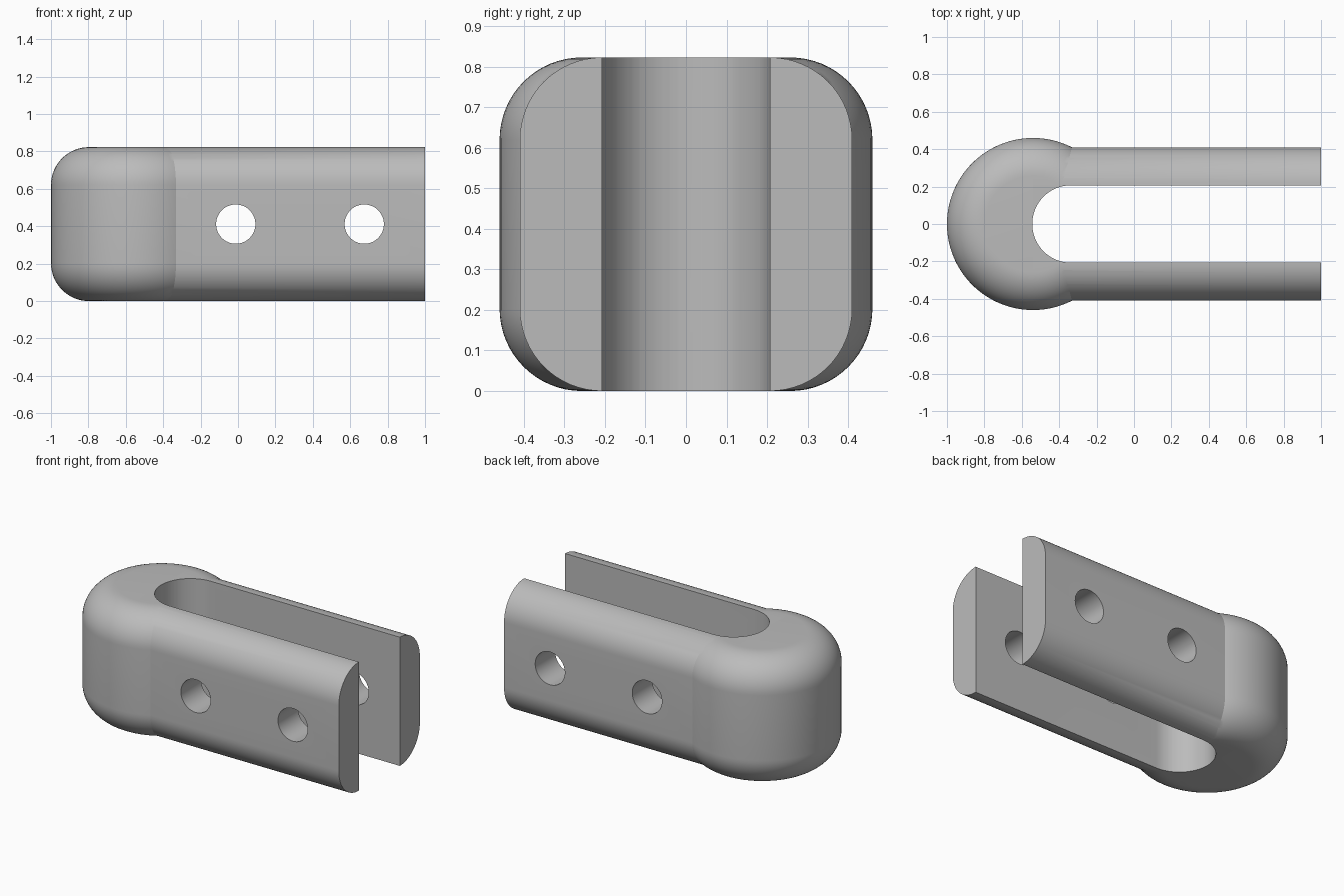
import bpy, bmesh, math

if "Cube" in bpy.data.objects:
    bpy.data.objects.remove(bpy.data.objects["Cube"])

H = 0.823            # overall height
FILLET = 0.203       # rounded edge radius
HEAD_X, HEAD_R = -0.54, 0.46
BAR_W = 0.41         # half width of the bar
SLOT_W = 0.207       # half width of the slot

grey = bpy.data.materials.new("grey")
grey.diffuse_color = (0.5, 0.5, 0.5, 1)
grey.use_nodes = True
grey.node_tree.nodes["Principled BSDF"].inputs["Base Color"].default_value = grey.diffuse_color


def make_object(name, bm):
    bmesh.ops.remove_doubles(bm, verts=bm.verts, dist=1e-5)
    bmesh.ops.recalc_face_normals(bm, faces=bm.faces)
    mesh = bpy.data.meshes.new(name)
    bm.to_mesh(mesh)
    bm.free()
    mesh.materials.append(grey)
    obj = bpy.data.objects.new(name, mesh)
    bpy.context.collection.objects.link(obj)
    return obj


def prism(name, points, vector):
    bm = bmesh.new()
    face = bm.faces.new([bm.verts.new(p) for p in points])
    out = bmesh.ops.extrude_face_region(bm, geom=[face])
    moved = [v for v in out["geom"] if isinstance(v, bmesh.types.BMVert)]
    bmesh.ops.translate(bm, verts=moved, vec=vector)
    return make_object(name, bm)


def arc(cx, cy, r, start, end, n):
    return [(cx + r * math.cos(math.radians(start + (end - start) * i / n)),
             cy + r * math.sin(math.radians(start + (end - start) * i / n)))
            for i in range(n + 1)]


def boolean(target, tool, operation):
    mod = target.modifiers.new(tool.name, "BOOLEAN")
    mod.operation, mod.object, mod.solver = operation, tool, "EXACT"
    bpy.context.view_layer.objects.active = target
    bpy.ops.object.modifier_apply(modifier=mod.name)
    bpy.data.objects.remove(tool)


# Round head: filleted profile spun about its vertical axis
profile = ([(0, 0)] + arc(HEAD_R - FILLET, FILLET, FILLET, -90, 0, 16)
           + arc(HEAD_R - FILLET, H - FILLET, FILLET, 0, 90, 16) + [(0, H)])
bm = bmesh.new()
verts = [bm.verts.new((HEAD_X + r, 0, z)) for r, z in profile]
edges = [bm.edges.new(pair) for pair in zip(verts, verts[1:])]
bmesh.ops.spin(bm, geom=verts + edges, cent=(HEAD_X, 0, 0), axis=(0, 0, 1),
               angle=math.tau, steps=96, use_merge=True)
clevis = make_object("clevis", bm)

# Straight bar with rounded long edges
corners = [(1, H - FILLET, 0), (-1, H - FILLET, 90),
           (-1, FILLET, 180), (1, FILLET, 270)]
section = [p for side, z, a in corners
           for p in arc(side * (BAR_W - FILLET), z, FILLET, a, a + 90, 16)]
bar = prism("bar", [(HEAD_X, y, z) for y, z in section], (1 - HEAD_X, 0, 0))
boolean(clevis, bar, "UNION")

# Open slot with a round inner end
outline = arc(-0.337, 0, SLOT_W, 90, 270, 32) + [(1.2, -SLOT_W), (1.2, SLOT_W)]
slot = prism("slot", [(x, y, -0.2) for x, y in outline], (0, 0, H + 0.4))
boolean(clevis, slot, "DIFFERENCE")

# Two pin holes through both arms
for x in (-0.012, 0.675):
    circle = arc(x, H / 2, 0.105, 0, 360, 48)[:-1]
    hole = prism("pin_hole", [(px, -0.7, z) for px, z in circle], (0, 1.4, 0))
    boolean(clevis, hole, "DIFFERENCE")

# Smooth the rounded surfaces, keep the cut edges crisp
bpy.ops.object.select_all(action="DESELECT")
clevis.select_set(True)
bpy.context.view_layer.objects.active = clevis
bpy.ops.object.shade_smooth_by_angle(angle=math.radians(20))
